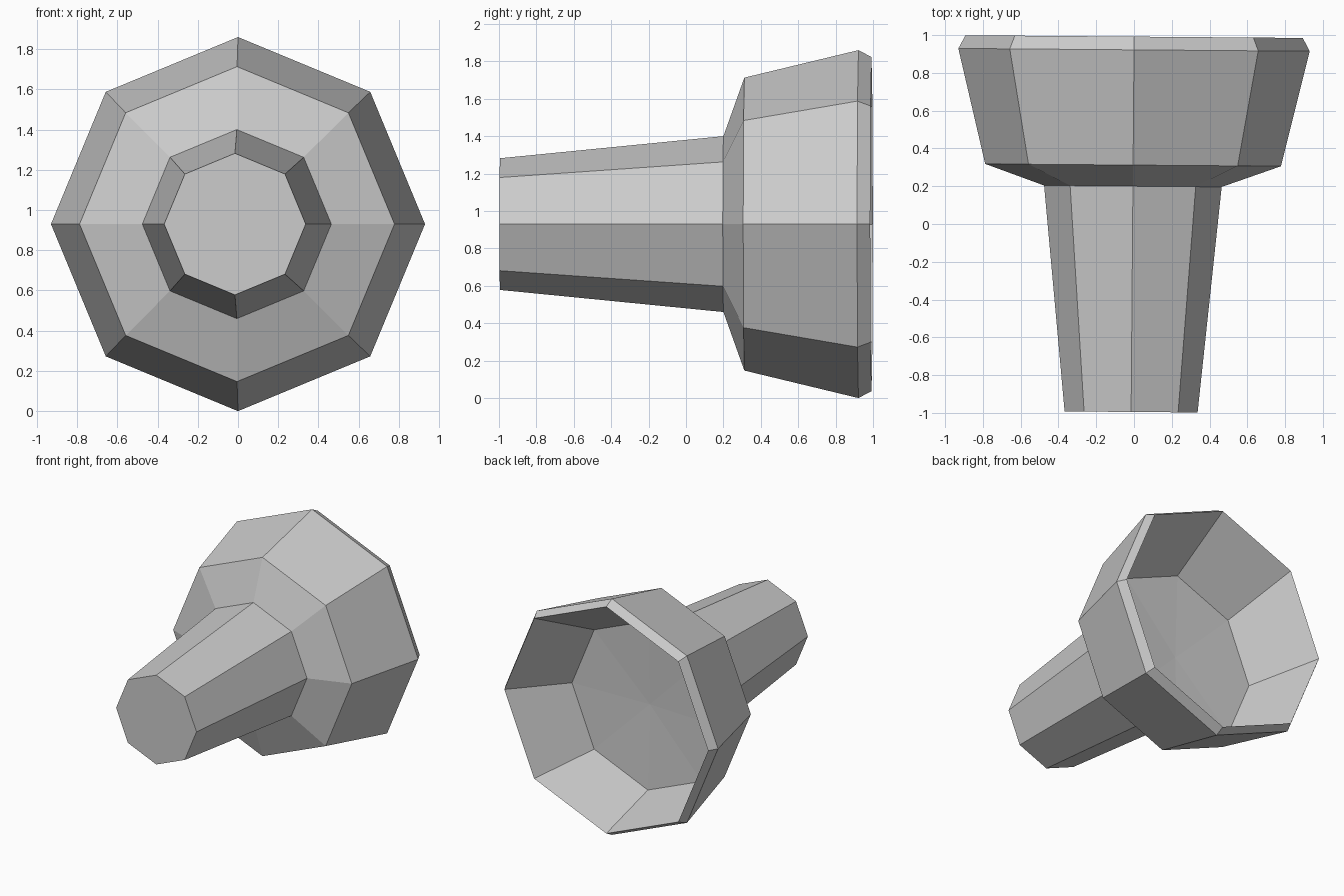
import bpy, bmesh, math
from mathutils import Matrix, Vector

cube = bpy.data.objects.get("Cube")
if cube:
    bpy.data.objects.remove(cube, do_unlink=True)

SIDES = 8
AXIS_Z = 0.93

grey = bpy.data.materials.new("plain grey")
grey.use_nodes = True
colour = (0.6, 0.6, 0.6, 1)
grey.diffuse_color = colour
grey.node_tree.nodes["Principled BSDF"].inputs["Base Color"].default_value = colour

bm = bmesh.new()


def ring(radius, y, z=AXIS_Z):
    """Octagon around the y axis with a corner at the top."""
    angles = [math.tau * i / SIDES for i in range(SIDES)]
    return [bm.verts.new((radius * math.cos(a), y, z + radius * math.sin(a)))
            for a in angles]


def bridge(a, b):
    for i in range(SIDES):
        j = (i + 1) % SIDES
        bm.faces.new((a[i], a[j], b[j], b[i]))


# Stem, shoulder, cup and rim, then the inner wall, whose floor sits a little low
rings = [ring(0.352, -0.995), ring(0.47, 0.2), ring(0.783, 0.312),
         ring(0.93, 0.922), ring(0.893, 0.992),
         ring(0.665, 0.48, AXIS_Z - 0.08)]
for first, second in zip(rings, rings[1:]):
    bridge(first, second)

# Flat stem end
bm.faces.new(rings[0])

# Shallow cone as the cup floor
centre = bm.verts.new((0, 0.455, AXIS_Z - 0.08))
floor = rings[-1]
for i in range(SIDES):
    bm.faces.new((floor[i], floor[(i + 1) % SIDES], centre))

# The whole body leans very slightly sideways
pivot = Vector((0, 0.92, 0))
bmesh.ops.rotate(bm, verts=bm.verts, cent=pivot,
                 matrix=Matrix.Rotation(-0.008, 3, "Z"))
bmesh.ops.recalc_face_normals(bm, faces=bm.faces)

mesh = bpy.data.meshes.new("flared_cup")
bm.to_mesh(mesh)
bm.free()
mesh.materials.append(grey)
cup = bpy.data.objects.new("flared_cup", mesh)
bpy.context.collection.objects.link(cup)
